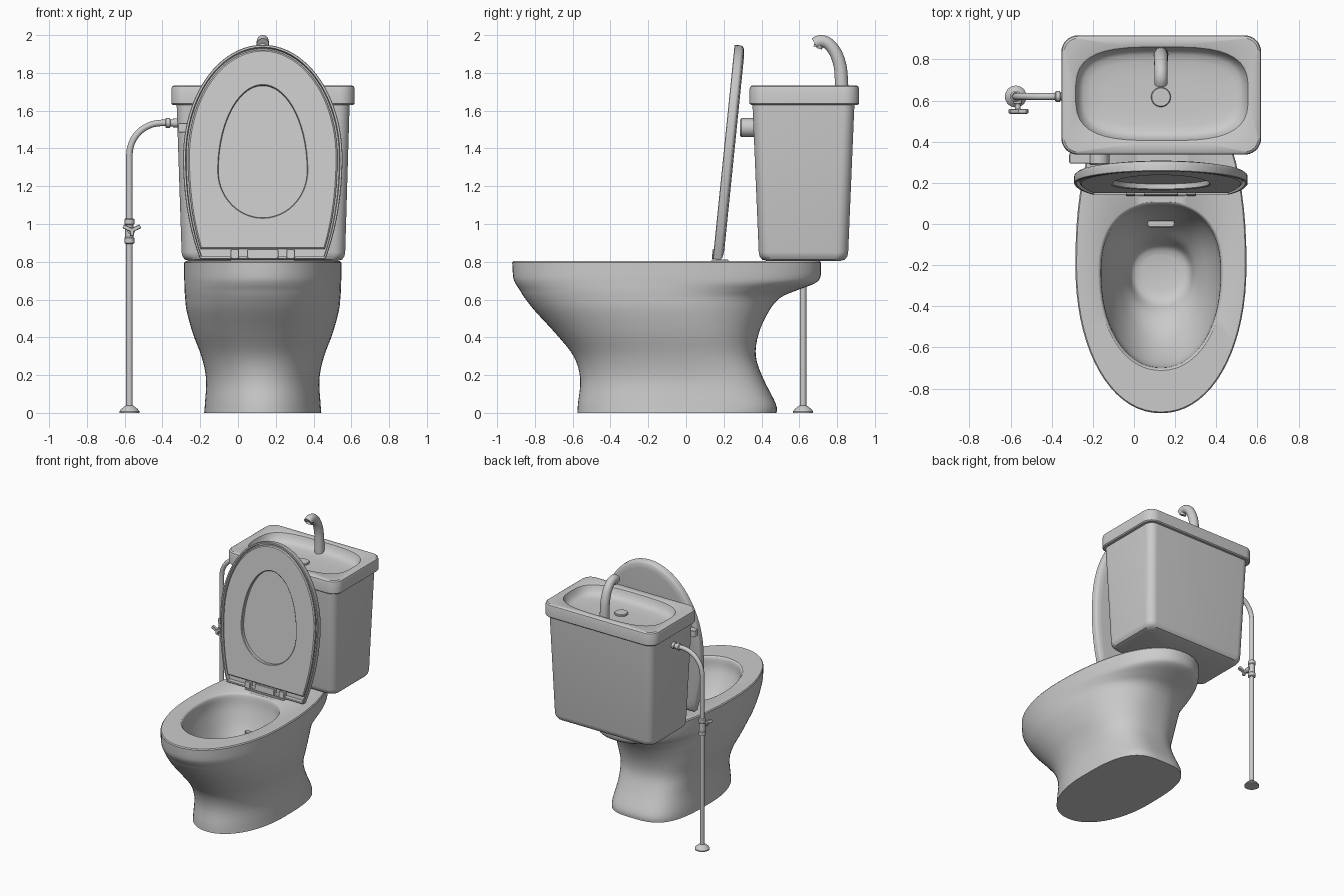
import bpy, bmesh, math
from mathutils import Vector, Matrix

if "Cube" in bpy.data.objects:
    bpy.data.objects.remove(bpy.data.objects["Cube"])

CX = 0.131  # centre line of bowl and tank


def loft(name, rings, caps=True, closed=False, matrix=None, angle=35):
    """Skin equal-length rings of points into one mesh."""
    bm = bmesh.new()
    vs = [[bm.verts.new(p) for p in r] for r in rings]
    n = len(rings[0])
    pairs = list(zip(vs, vs[1:])) + ([(vs[-1], vs[0])] if closed else [])
    for a, b in pairs:
        for i in range(n):
            j = (i + 1) % n
            bm.faces.new((a[i], a[j], b[j], b[i]))
    if caps and not closed:
        bm.faces.new(vs[0][::-1])
        bm.faces.new(vs[-1])
    if matrix:
        bm.transform(matrix)
    bmesh.ops.recalc_face_normals(bm, faces=bm.faces)
    me = bpy.data.meshes.new(name)
    bm.to_mesh(me)
    bm.free()
    me.shade_smooth()
    me.set_sharp_from_angle(angle=math.radians(angle))
    ob = bpy.data.objects.new(name, me)
    bpy.context.collection.objects.link(ob)
    return ob


def smooth(rows, k=4):
    """Catmull-Rom interpolation through rows of numbers."""
    out = []
    for i in range(len(rows) - 1):
        p0, p1, p2 = rows[max(i - 1, 0)], rows[i], rows[i + 1]
        p3 = rows[min(i + 2, len(rows) - 1)]
        for s in range(k):
            t = s / k
            out.append([0.5 * (2*b + (c - a)*t + (2*a - 5*b + 4*c - d)*t*t + (3*b - a - 3*c + d)*t**3)
                        for a, b, c, d in zip(p0, p1, p2, p3)])
    return out + [list(rows[-1])]


def spow(v, e):
    return math.copysign(abs(v) ** e, v)


def egg(z, yf, yb, w, yc, e, n=72):
    """Horizontal egg section: elliptic front, squarer back."""
    pts = []
    for i in range(n):
        t = 2 * math.pi * i / n
        c, s = math.cos(t), math.sin(t)
        k = 2 / e if s > 0 else 0.95
        pts.append((CX + w * spow(c, k), yc + (yb - yc if s > 0 else yc - yf) * spow(s, k), z))
    return pts


def rrect(z, x0, x1, y0, y1, r, k=10):
    pts = []
    for i, (cx, cy) in enumerate(((x1-r, y1-r), (x0+r, y1-r), (x0+r, y0+r), (x1-r, y0+r))):
        for j in range(k):
            t = math.pi / 2 * (i + j / (k - 1))
            pts.append((cx + r * math.cos(t), cy + r * math.sin(t), z))
    return pts


def basin_ring(z, cx, cy, a, b, e=3.2, k=10):
    pts = []
    for i in range(4):
        for j in range(k):
            t = math.radians(90 * i + 4 + 82 * j / (k - 1))
            pts.append((cx + a * spow(math.cos(t), 2/e), cy + b * spow(math.sin(t), 2/e), z))
    return pts


def tube(name, pts, radii, normal, n=20):
    """Round section swept along a planar path; also used for turned parts."""
    pts, nv = [Vector(p) for p in pts], Vector(normal)
    if isinstance(radii, float):
        radii = [radii] * len(pts)
    rings = []
    for i, p in enumerate(pts):
        tan = (pts[min(i+1, len(pts)-1)] - pts[max(i-1, 0)]).normalized()
        side = tan.cross(nv)
        rings.append([p + radii[i] * (nv * math.cos(a) + side * math.sin(a))
                      for a in (2 * math.pi * q / n for q in range(n))])
    return loft(name, rings)


def box(name, x0, x1, y0, y1, z0, z1, r=0.008, matrix=None):
    return loft(name, [rrect(z, x0+d, x1-d, y0+d, y1-d, r, 4)
                       for z, d in ((z0, .003), (z0+.003, 0), (z1-.003, 0), (z1, .003))], matrix=matrix)


# Bowl and pedestal: z, front y, back y, half width, centre y, back squareness
outer = smooth([(0, -.575, .48, .31, -.05, 3.2), (.05, -.572, .475, .306, -.05, 3.2),
                (.18, -.56, .41, .30, -.06, 3.0), (.30, -.595, .37, .325, -.09, 2.7),
                (.42, -.69, .385, .37, -.13, 2.5), (.54, -.80, .44, .403, -.17, 2.3),
                (.61, -.855, .50, .411, -.19, 2.2), (.65, -.88, .59, .414, -.2, 2.2),
                (.685, -.903, .68, .415, -.2, 2.25), (.72, -.915, .712, .416, -.2, 2.25),
                (.795, -.92, .715, .416, -.2, 2.25)])
outer.append((.803, -.914, .709, .410, -.2, 2.25))
inner = smooth([(.803, -.712, .108, .305, -.24, 2.4), (.785, -.70, .095, .292, -.24, 2.4),
                (.70, -.685, .08, .283, -.24, 2.4), (.58, -.62, .04, .245, -.24, 2.4),
                (.48, -.54, -.01, .20, -.24, 2.4), (.40, -.44, -.07, .165, -.24, 2.4),
                (.33, -.38, -.11, .14, -.24, 2.4), (.31, -.33, -.15, .10, -.24, 2.4)])
loft("bowl", [egg(*r) for r in outer + inner])

# Rinse outlet on the back wall of the bowl
box("rinse_outlet", CX-.068, CX+.068, -.016, .018, .49, .555, .016)

# Tank body
tank = [(.803, .045, 0), (.812, .016, 0), (.83, .004, .01), (.85, 0, .02), (1.64, 0, 1)]
loft("tank", [rrect(z, -.298 - .027*f + d, .567 + .024*f - d, .386 - .034*f + d,
                    .858 + .034*f - d, .06) for z, d, f in tank])

# Tank lid with hand basin
lid = [rrect(z, -.353 + d, .618 - d, .337 + d, .917 - d, .08 - d)
       for z, d in ((1.63, .008), (1.637, 0), (1.715, 0), (1.727, .004), (1.734, .014))]
lid += [basin_ring(z, .136, .633, .428 - d, .236 - d)
        for z, d in ((1.734, 0), (1.73, .008), (1.715, .014), (1.685, .026), (1.67, .045), (1.662, .08), (1.658, .15))]
loft("tank_lid_basin", lid)

# Drain in the basin
tube("drain", [(CX, .617, z) for z in (1.65, 1.668, 1.672, 1.672, 1.664, 1.664, 1.67, 1.67)],
     [.048, .048, .044, .034, .030, .018, .016, .004], (1, 0, 0), 28)

# Spout
path = smooth([(.825, 1.655, .036), (.823, 1.76, .035), (.815, 1.84, .034), (.79, 1.91, .033),
               (.75, 1.957, .032), (.71, 1.968, .032), (.682, 1.955, .032)])
tube("spout", [(CX, y, z) for y, z, r in path], [r for y, z, r in path], (1, 0, 0), 24)
tube("spout_nozzle", [(CX, .71, 1.965), (CX, .697, 1.932)], .024, (1, 0, 0))

# Raised cover and seat, built flat then stood up and tilted back
stand = Matrix.Translation((CX, .192, .81)) @ Matrix.Rotation(math.radians(84.2), 4, 'X')


def cover_ring(w, d, cut, n=64):
    vc, b = .54, .87
    a = math.asin((vc - cut) / b)
    pts = []
    for i in range(n):
        t = -a + (math.pi + 2 * a) * i / (n - 1)
        s = math.sin(t)
        pts.append(((.422 - d) * math.cos(t), vc + ((.60 - d) if s > 0 else b) * s, w))
    return pts


def hole_ring(w, d, n=64):
    pts = []
    for i in range(n):
        t = -math.pi / 2 + 2 * math.pi * (i + .5) / n
        s = math.sin(t)
        pts.append(((.235 + d) * math.cos(t), .47 + ((.455 if s > 0 else .25) + d) * s, w))
    return pts


loft("cover", [cover_ring(*r) for r in ((-.006, .05, .05), (0, .014, .012), (.008, .003, .002), (.016, 0, 0),
                                        (.047, 0, 0), (.05, .003, .003), (.05, .013, .013),
                                        (.02, .017, .017))], matrix=stand)
loft("seat", [cover_ring(.018, .026, .055), cover_ring(.042, .026, .055), cover_ring(.048, .034, .061),
              hole_ring(.048, .004), hole_ring(.044, 0), hole_ring(.018, 0)], closed=True, matrix=stand)

# Hinges between seat and bowl
for name, x0, x1 in (("hinge_left", -.17, -.125), ("hinge_middle", -.083, .083), ("hinge_right", .125, .17)):
    box(name, x0, x1, .0, .052, .02, .056, matrix=stand)
box("hinge_plate", CX-.17, CX+.17, .135, .225, .80, .812)

# Flush lever on the tank front
tube("flush_knob", [(-.17, y, 1.51) for y in (.37, .293, .287)], [.05, .05, .044], (1, 0, 0), 28)
box("flush_lever", -.315, -.17, .293, .345, 1.485, 1.535)

# Water supply pipe
PX, PY = -.575, .62
arc = [(PX + .17 - .17 * math.cos(t), PY, 1.365 + .17 * math.sin(t))
       for t in (math.pi / 2 * i / 12 for i in range(13))]
tube("supply_pipe", [(PX, PY, 0), (PX, PY, .7)] + arc + [(-.30, PY, 1.535)], .017, (0, 1, 0))
tube("floor_flange", [(PX, PY, z) for z in (0, .008, .02, .033, .04)], [.053, .053, .044, .028, .017], (0, 1, 0), 28)
tube("pipe_nut", [(x, PY, 1.535) for x in (-.385, -.38, -.36, -.358, -.345, -.343, -.31)],
     [.02, .026, .026, .019, .019, .024, .024], (0, 1, 0))

# Stop valve with wing handle
tube("valve_body", [(PX, PY, z) for z in (.895, .9, .925, .93, .995, 1.0, 1.025, 1.03)],
     [.02, .027, .027, .022, .022, .027, .027, .02], (0, 1, 0))
tube("valve_stem", [(PX + .01, y, .965) for y in (.62, .585, .583, .545)], [.02, .02, .013, .013], (1, 0, 0))
for i, a in enumerate((25, 155, 270)):
    m = Matrix.Translation((PX + .013, .548, .967)) @ Matrix.Rotation(math.radians(-a), 4, 'Y')
    box("valve_wing_%d" % (i + 1), -.005, .05 if i < 2 else .03, -.012, .012, -.011, .011, matrix=m)
